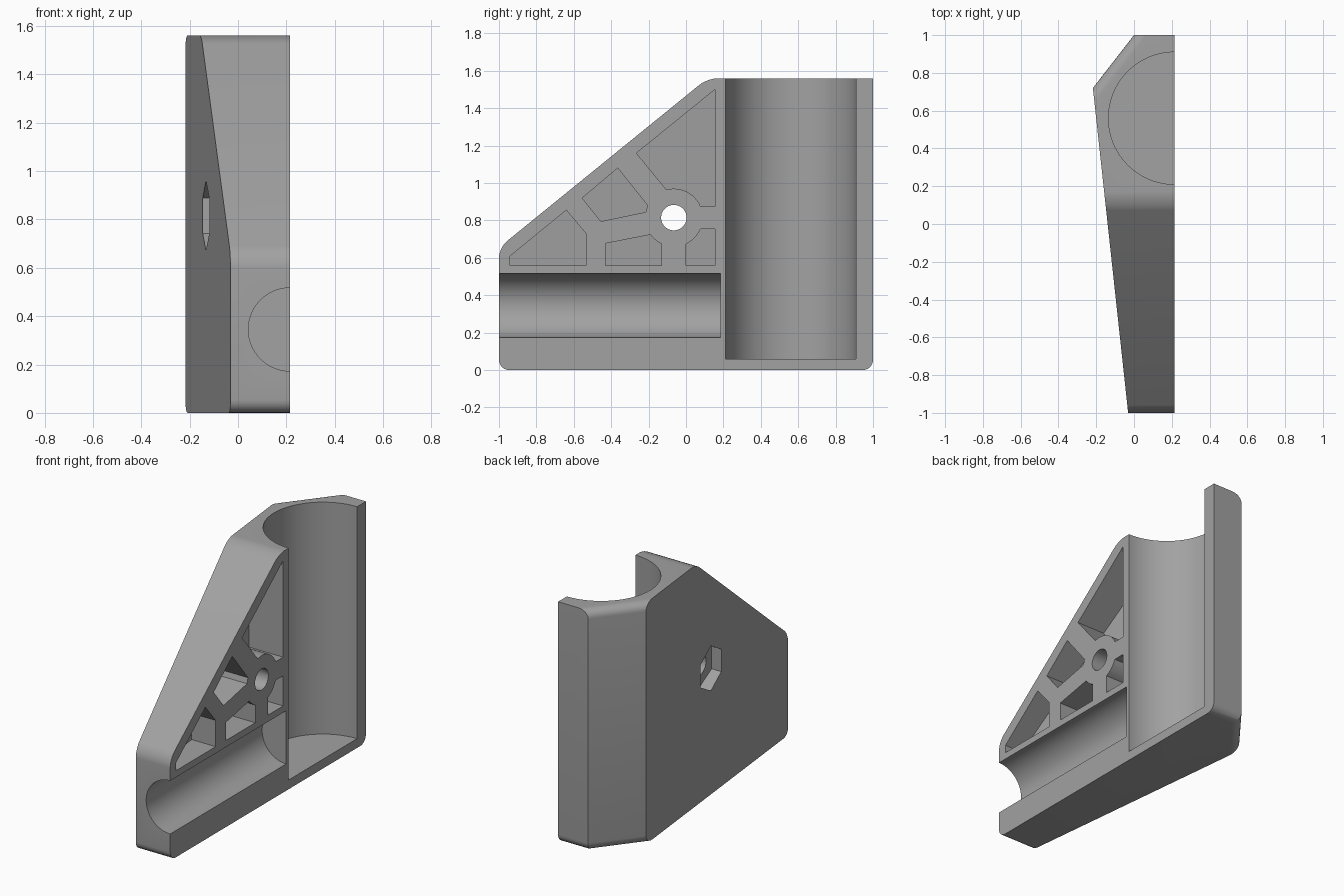
import bpy, bmesh, math

if "Cube" in bpy.data.objects:
    bpy.data.objects.remove(bpy.data.objects["Cube"])

FACE = 0.215            # x of the flat split face
HEIGHT = 1.56
HOLE = (-0.065, 0.815)  # bolt centre in y, z
WALL = 0.125            # thickness left behind the pockets


def back_x(y):
    """x of the tapered rear face at a given y."""
    return -0.031 - 0.1085 * (y + 1)


def make_object(name, bm):
    bmesh.ops.recalc_face_normals(bm, faces=bm.faces[:])
    mesh = bpy.data.meshes.new(name)
    bm.to_mesh(mesh)
    bm.free()
    ob = bpy.data.objects.new(name, mesh)
    bpy.context.collection.objects.link(ob)
    return ob


def prism(name, pts, x0, x1):
    """Solid between x0(y) and x1 with an outline given in y, z."""
    bm = bmesh.new()
    a = [bm.verts.new((x0(y), y, z)) for y, z in pts]
    b = [bm.verts.new((x1, y, z)) for y, z in pts]
    bm.faces.new(a)
    bm.faces.new(b)
    for i in range(len(pts)):
        j = (i + 1) % len(pts)
        bm.faces.new((a[i], a[j], b[j], b[i]))
    return make_object(name, bm)


def arc(r, a0, a1, n):
    """Points around the bolt centre, angles in degrees."""
    out = []
    for i in range(n + 1):
        t = math.radians(a0 + (a1 - a0) * i / n)
        out.append((HOLE[0] + r * math.cos(t), HOLE[1] + r * math.sin(t)))
    return out


def cylinder(name, r, depth, loc, rot):
    bpy.ops.mesh.primitive_cylinder_add(vertices=96, radius=r, depth=depth, location=loc, rotation=rot)
    ob = bpy.context.object
    ob.name = name
    return ob


# Bracket body: tapered wedge with a sloped front top
bm = bmesh.new()
for z in (0, HEIGHT):
    for x, y in ((FACE, 1), (0, 1), (back_x(0.72), 0.72)):
        bm.verts.new((x, y, z))
for y, z in ((-1, 0), (-1, 0.655), (0.115, HEIGHT)):
    bm.verts.new((FACE, y, z))
    bm.verts.new((back_x(y), y, z))
bmesh.ops.convex_hull(bm, input=bm.verts[:])
bmesh.ops.dissolve_limit(bm, angle_limit=0.01, verts=bm.verts[:], edges=bm.edges[:])


def is_rounded(e):
    p, q = (v.co for v in e.verts)
    m = (p + q) / 2
    if abs(p.z - q.z) > 0.01:
        return False
    rear_chamfer = m.x < 0 and 0.8 < m.y < 0.95
    end = abs(p.y - q.y) < 0.01 and (m.z < 0.01 or m.y < 0.5)
    return rear_chamfer or end


bmesh.ops.bevel(bm, geom=[e for e in bm.edges if is_rounded(e)], offset=0.055,
                offset_type='OFFSET', segments=6, profile=0.5, affect='EDGES')
body = make_object("bracket_body", bm)

# Tube channels and bolt hole
cutters = [
    cylinder("upright_channel", 0.35, 2.0, (FACE, 0.56, 1.06), (0, 0, 0)),
    cylinder("level_channel", 0.172, 1.385, (FACE, -0.5075, 0.345), (math.pi / 2, 0, 0)),
    cylinder("bolt_hole", 0.068, 2.0, (0, *HOLE), (0, math.pi / 2, 0)),
    # Hexagonal nut recess in the rear face
    prism("nut_recess", arc(0.145, 90, 390, 5), lambda y: -0.4, -0.05),
]

# Web pockets around the bolt boss
pockets = [
    [(0.155, 1.5), (-0.265, 1.16)] + arc(0.155, 105, 23, 12) + [(0.155, 0.875)],
    [(-0.365, 1.08), (-0.555, 0.92), (-0.455, 0.795), (-0.215, 0.845), (-0.205, 0.88)],
    [(-0.64, 0.855), (-0.94, 0.61), (-0.94, 0.56), (-0.535, 0.56), (-0.535, 0.73)],
    [(-0.43, 0.56), (-0.13, 0.56)] + arc(0.155, 245, 216, 5) + [(-0.43, 0.677)],
    [(0, 0.56), (0.155, 0.56), (0.155, 0.755)] + arc(0.155, 337, 295, 6),
]
for i, pts in enumerate(pockets):
    cutters.append(prism(f"web_pocket_{i + 1}", pts, lambda y: back_x(y) + WALL, 0.4))

# Cut everything out of the body
bpy.ops.object.select_all(action='DESELECT')
bpy.context.view_layer.objects.active = body
body.select_set(True)
for c in cutters:
    mod = body.modifiers.new(c.name, 'BOOLEAN')
    mod.operation = 'DIFFERENCE'
    mod.solver = 'EXACT'
    mod.object = c
    bpy.ops.object.modifier_apply(modifier=mod.name)
    bpy.data.objects.remove(c, do_unlink=True)

# Single grey finish
grey = bpy.data.materials.new("grey_plastic")
grey.diffuse_color = (0.36, 0.36, 0.36, 1)
grey.use_nodes = True
grey.node_tree.nodes["Principled BSDF"].inputs["Base Color"].default_value = grey.diffuse_color
body.data.materials.clear()
body.data.materials.append(grey)
bpy.ops.object.shade_smooth_by_angle(angle=math.radians(25))
